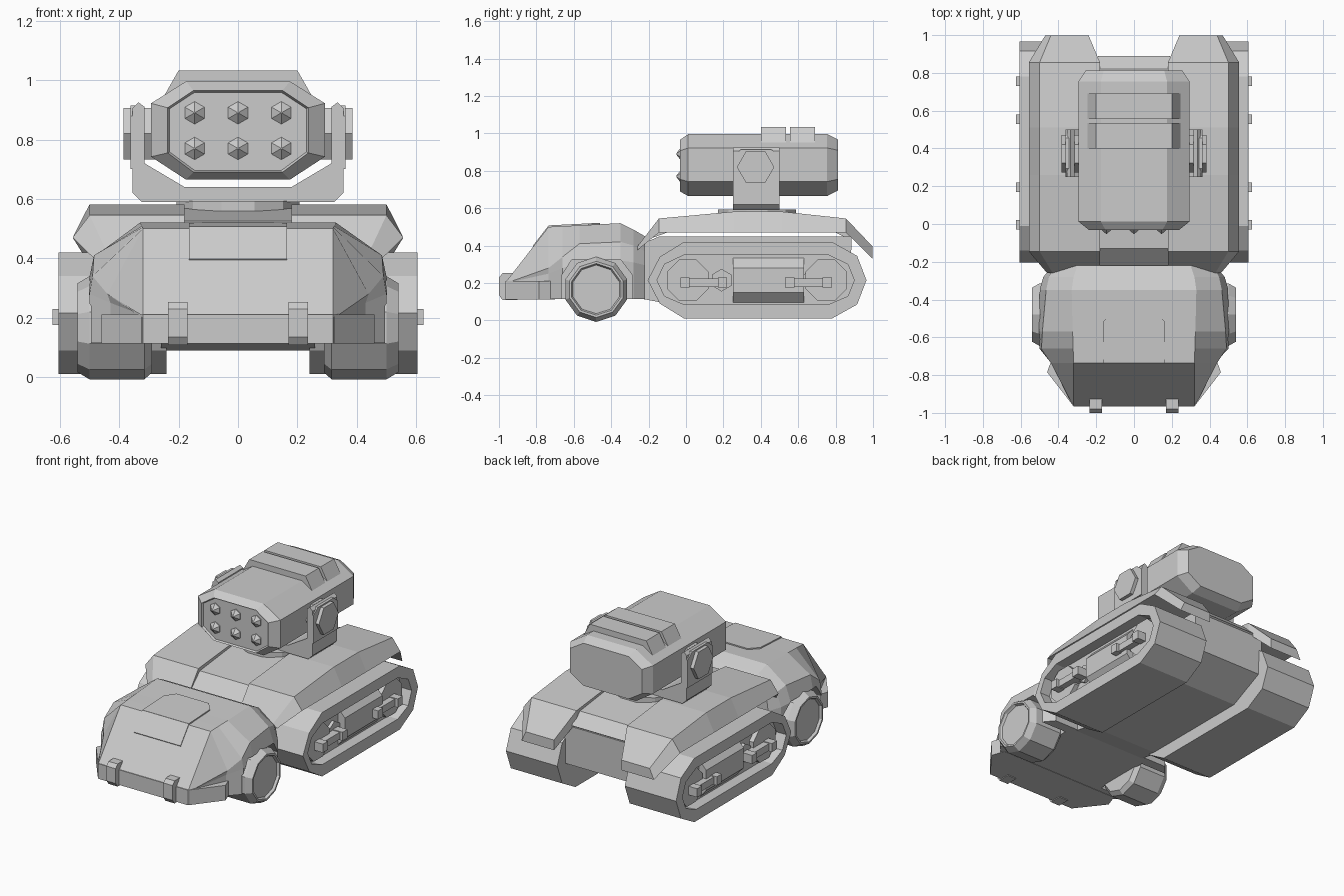
import bpy, bmesh, math

if "Cube" in bpy.data.objects:
    bpy.data.objects.remove(bpy.data.objects["Cube"])


def loft(name, rings, mirror=False):
    """Skin a list of equal-length closed rings and cap both ends."""
    bm = bmesh.new()
    vs = [[bm.verts.new(p) for p in r] for r in rings]
    n = len(rings[0])
    for a, b in zip(vs, vs[1:]):
        for i in range(n):
            j = (i + 1) % n
            bm.faces.new((a[i], a[j], b[j], b[i]))
    bm.faces.new(vs[0][::-1])
    bm.faces.new(vs[-1])
    bmesh.ops.recalc_face_normals(bm, faces=bm.faces)
    me = bpy.data.meshes.new(name)
    bm.to_mesh(me)
    bm.free()
    ob = bpy.data.objects.new(name, me)
    bpy.context.collection.objects.link(ob)
    if mirror:
        ob.modifiers.new("mirror", 'MIRROR')
    return ob


def yz(x, pts):
    return [(x, y, z) for y, z in pts]


def xz(y, pts):
    return [(x, y, z) for x, z in pts]


def xy(z, pts):
    return [(x, y, z) for x, y in pts]


def both(half):
    """Complete a right half profile symmetrically."""
    return half + [(-x, b) for x, b in reversed(half)]


def ngon(n, cy, cz, r, phase=0.0):
    return [(cy + r * math.cos(2 * math.pi * (i + phase) / n),
             cz + r * math.sin(2 * math.pi * (i + phase) / n)) for i in range(n)]


def slab(name, x0, x1, pts, mirror=False):
    return loft(name, [yz(x0, pts), yz(x1, pts)], mirror)


def rect(a0, a1, b0, b1):
    return [(a0, b0), (a1, b0), (a1, b1), (a0, b1)]


# Tracks with recessed sides
outer = [(-.205, .215), (-.14, .09), (-.01, .01), (.78, .01), (.915, .085),
         (.965, .215), (.915, .345), (.78, .42), (-.01, .42), (-.14, .34)]
inner = [(-.155, .215), (-.115, .13), (-.01, .085), (.76, .085), (.865, .13),
         (.9, .215), (.865, .3), (.76, .35), (-.01, .35), (-.115, .3)]
loft("track", [yz(.24, outer), yz(.605, outer), yz(.605, inner), yz(.535, inner)], True)

# Track wheels, axle arms and centre housing
for i, (cy, a0, a1) in enumerate([(.01, -.03, .22), (.75, .53, .78)]):
    slab(f"track_wheel_{i}", .53, .565, ngon(8, cy, .215, .12, .5), True)
    loft(f"axle_arm_{i}", [xy(z, [(.53, a0), (.605, a0), (.605, a1), (.53, a1)])
                           for z in (.18, .225)], True)
    for k, e in enumerate((a0, a1 - .05)):
        slab(f"axle_cap_{i}_{k}", .53, .625, rect(e, e + .05, .175, .23), True)
for i, cy in enumerate((.19, .68)):
    slab(f"small_roller_{i}", .53, .555, ngon(6, cy, .215, .06, .5), True)
housing = [(.53, .34), (.585, .28), (.585, .15), (.53, .09)]
loft("track_housing", [xz(.25, housing), xz(.63, housing)], True)

# Lower hull, hitch and raised centre deck
slab("lower_hull", -.26, .26, [(-.26, .12), (-.1, .09), (.65, .09), (.88, .2),
                               (.885, .45), (-.14, .45), (-.26, .4)])
slab("centre_deck", -.19, .19, [(-.24, .42), (-.13, .525), (.26, .568), (.51, .568),
                                (.82, .53), (.89, .46), (.86, .44), (.8, .47), (-.1, .47)])

# Armoured fenders: y, inner x, ridge x, edge x, top z, edge z
fender = [(-.26, .18, .43, .46, .395, .375), (-.145, .18, .5, .557, .545, .47),
          (.26, .18, .5, .557, .582, .47), (.51, .18, .5, .557, .582, .47),
          (.855, .18, .5, .557, .545, .47), (.998, .24, .44, .47, .395, .33)]
loft("fender", [xz(y, [(xi, zt), (xm, zt), (xe, ze), (xi, ze)])
                for y, xi, xm, xe, zt, ze in fender], True)

# Cab: y, top x, top z, shoulder x, shoulder z, bottom x
cab = [(-.96, .32, .21, .325, .2, .325), (-.735, .32, .5, .44, .28, .43),
       (-.66, .322, .504, .49, .34, .5), (-.57, .325, .508, .485, .41, .505),
       (-.35, .33, .52, .465, .42, .5), (-.28, .32, .485, .45, .4, .48),
       (-.22, .3, .45, .42, .37, .43)]
body = loft("cab", [xz(y, both([(xb, .115), (xb, (zs + .22) / 2), (xs, zs), (xt, zt)]))
                    for y, xt, zt, xs, zs, xb in cab])

# Wheel arches
arch = [(-.665, .05), (-.665, .24), (-.61, .325), (-.35, .325), (-.285, .24), (-.285, .05)]
cutter = slab("arch_cutter", .3, .7, arch, True)
cutter.hide_render = True
cutter.hide_viewport = True
cut = body.modifiers.new("arches", 'BOOLEAN')
cut.object = cutter
cut.operation = 'DIFFERENCE'
cut.solver = 'EXACT'

# Front wheels
loft("front_wheel", [yz(x, ngon(10, -.48, .166, r, .5)) for x, r in
                     [(.29, .15), (.315, .174), (.5, .174), (.54, .15), (.54, .138), (.525, .13)]], True)

# Bumper and tow hooks
bump = both([(.32, -.965), (.46, -.785), (.43, -.7)])
loft("bumper", [xy(.113, bump), xy(.21, bump)])
slab("tow_hook", .17, .235, [(-.9, .108), (-.98, .108), (-1.0, .135), (-1.0, .23),
                             (-.98, .253), (-.9, .253)], True)

# Hood hatch: sloped lip and top plate
slab("hood_lip", -.165, .165, [(-.735, .507), (-.82, .398), (-.81, .38), (-.72, .48)])
hatch = both([(.165, -.735), (.165, -.52), (.115, -.46)])
loft("hood_hatch", [[(x, y, z + (y + .735) * .05) for x, y in hatch] for z in (.48, .508)])

# Turret ring and yoke
loft("turret_ring", [xy(z, ngon(12, 0, .38, .215, .5)) for z in (.56, .593)])
yoke = both([(.325, .59), (.355, .62), (.355, .905), (.335, .925), (.315, .91),
             (.315, .72), (.18, .64)])
loft("yoke", [xz(.25, yoke), xz(.5, yoke)])
slab("pivot_plate", .345, .362, [(.25, .7), (.5, .7), (.5, .88), (.455, .915), (.295, .915), (.25, .88)], True)
slab("pivot_bolt", .28, .385, ngon(6, .372, .82, .1), True)


# Launcher pod, with recessed face
def pod(w, wi, z0, z1, z2, z3):
    return both([(wi, z0), (w, z1), (w, z2), (wi, z3)])


full = pod(.293, .175, .665, .742, .922, .996)
front = pod(.237, .15, .69, .755, .907, .965)
back = pod(.255, .16, .695, .755, .91, .968)
plate = pod(.23, .146, .696, .758, .904, .959)
loft("launcher_pod", [xz(-.02, plate), xz(-.033, front), xz(.012, full),
                      xz(.755, full), xz(.812, back)])

# Rocket tips
for i in range(6):
    x, z = (i % 3 - 1) * .146, (.77, .89)[i // 3]
    loft(f"rocket_tip_{i}", [xz(y, ngon(6, x, z, r, .5)) for y, r in
                             [(-.005, .038), (-.025, .038), (-.052, .003)]])

# Top vents
vent = both([(.25, .92), (.25, .945), (.2, 1.033)])
for i, (a, b) in enumerate([(.4, .535), (.555, .69)]):
    loft(f"top_vent_{i}", [xz(a, vent), xz(b, vent)])
